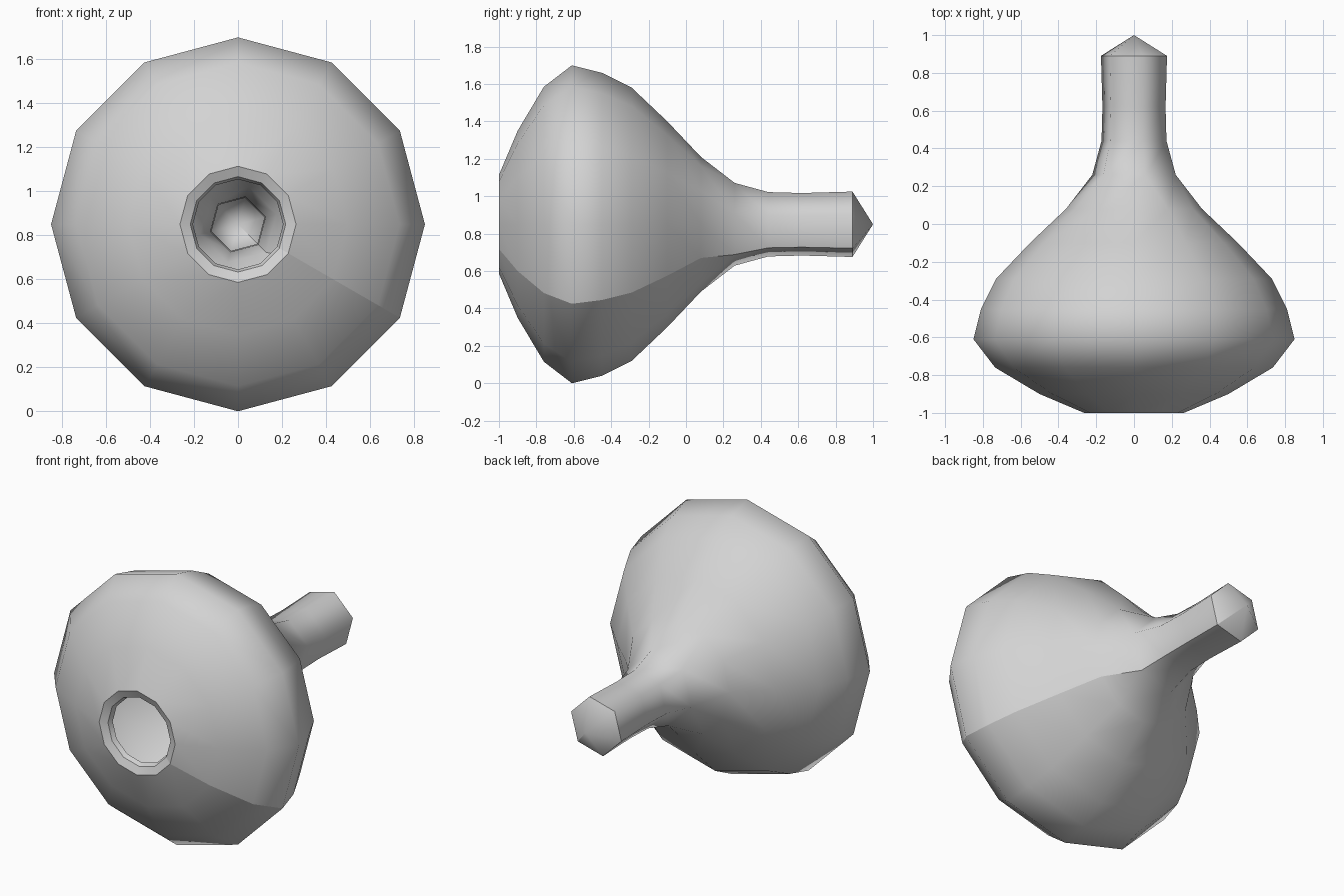
import bpy, bmesh, math

if "Cube" in bpy.data.objects:
    bpy.data.objects.remove(bpy.data.objects["Cube"])

CZ = 0.85      # height of the lathe axis, which runs along y
N = 12         # sides of the body

grey = bpy.data.materials.new("plain_grey")
grey.diffuse_color = (0.65, 0.65, 0.65, 1)
grey.use_nodes = True
grey.node_tree.nodes["Principled BSDF"].inputs["Base Color"].default_value = grey.diffuse_color

# (y, radius, sides, sharp ring)
PROFILE = [
    # stem tip and six-sided stem
    (1.00, 0, 1, False), (0.89, 0.181, 6, True), (0.62, 0.173, 6, False),
    (0.44, 0.178, 6, False), (0.26, 0.229, 6, False),
    # twelve-sided body
    (0.08, 0.36, 12, False), (-0.10, 0.55, 12, False), (-0.29, 0.73, 12, False),
    (-0.45, 0.81, 12, False), (-0.61, 0.85, 12, False), (-0.76, 0.735, 12, False),
    (-0.90, 0.50, 12, False),
    # mouth rim
    (-1.00, 0.264, 12, True), (-0.98, 0.217, 12, True), (-0.95, 0.205, 12, True),
    # inner wall of the hollow
    (-0.88, 0.44, 12, False), (-0.75, 0.67, 12, False), (-0.61, 0.79, 12, False),
    (-0.45, 0.76, 12, False), (-0.29, 0.68, 12, False), (-0.10, 0.50, 12, False),
    (0.06, 0.31, 12, False), (0.25, 0.18, 6, False), (0.44, 0.13, 6, False),
    (0.62, 0.125, 6, False), (0.86, 0.125, 6, False), (0.93, 0, 1, False),
]


def make_ring(bm, y, r, sides):
    """Ring of N vertex references; coarser rings repeat their vertices."""
    if sides == 1:
        return [bm.verts.new((0, y, CZ))] * N
    group = N // sides
    verts = []
    for k in range(sides):
        # a coarse vertex sits midway between the fine ones it replaces
        a = math.radians(30) * (k * group + (group - 1) / 2)
        verts.append(bm.verts.new((r * math.cos(a), y, CZ + r * math.sin(a))))
    return [verts[i // group] for i in range(N)]


bm = bmesh.new()
rings = [make_ring(bm, y, r, s) for y, r, s, _ in PROFILE]
for a, b in zip(rings, rings[1:]):
    for i in range(N):
        j = (i + 1) % N
        corners = list(dict.fromkeys((a[i], a[j], b[j], b[i])))
        if len(corners) > 2:
            bm.faces.new(corners).smooth = True
bmesh.ops.recalc_face_normals(bm, faces=bm.faces[:])

# sharp rim rings, and the sharp seam along the lower right side
for ring, row in zip(rings, PROFILE):
    if row[3]:
        for i in range(N):
            e = bm.edges.get((ring[i], ring[(i + 1) % N])) if ring[i] != ring[(i + 1) % N] else None
            if e:
                e.smooth = False
for a, b in zip(rings, rings[1:]):
    e = bm.edges.get((a[11], b[11]))
    if e:
        e.smooth = False

mesh = bpy.data.meshes.new("hollow_bulb")
bm.to_mesh(mesh)
bm.free()
mesh.materials.append(grey)
bpy.context.collection.objects.link(bpy.data.objects.new("hollow_bulb", mesh))
